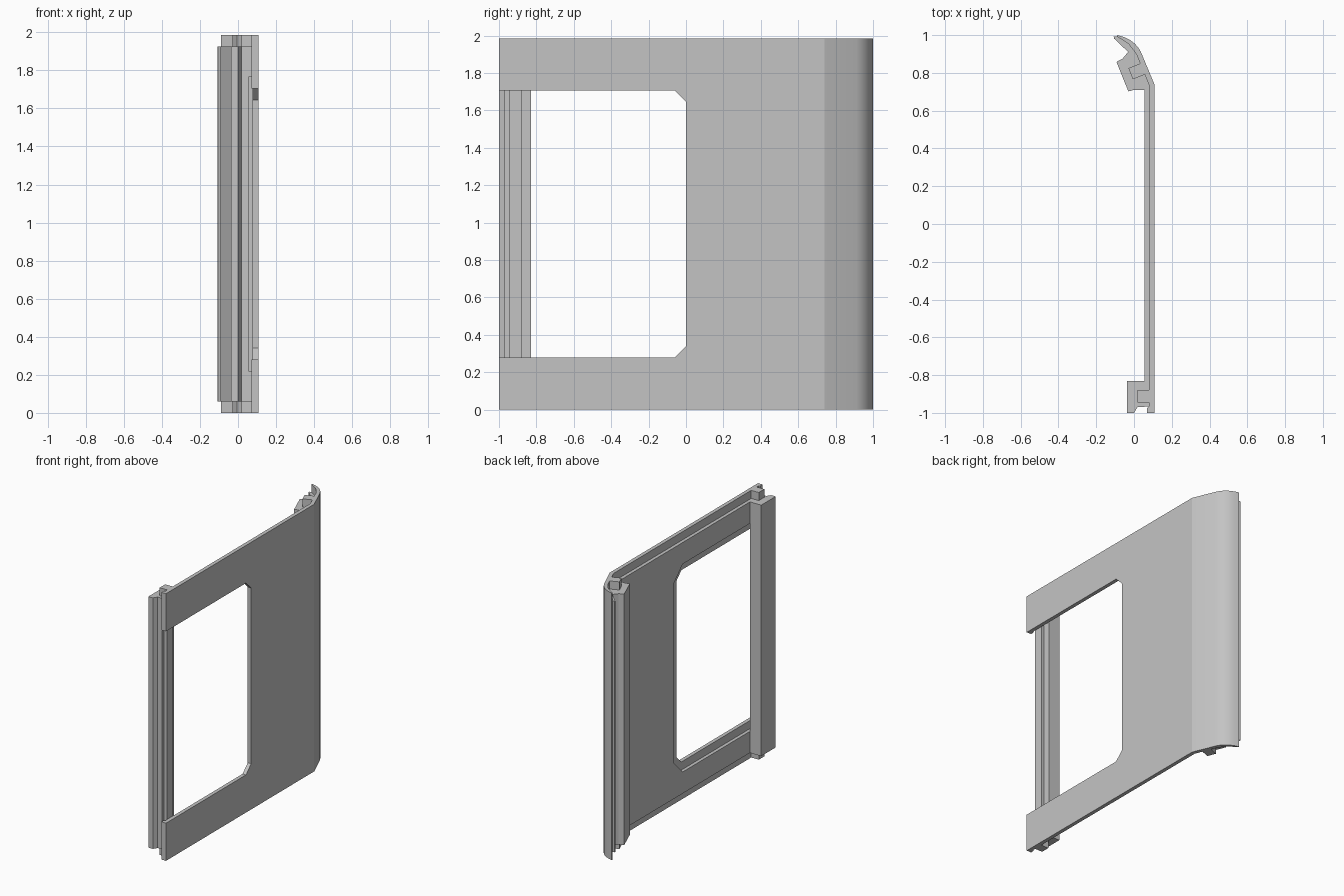
import bpy, bmesh, math

TOP = 1.985
EDGE = 0.06          # setback of the inner layer at top and bottom

cube = bpy.data.objects.get("Cube")
if cube:
    bpy.data.objects.remove(cube, do_unlink=True)

grey = bpy.data.materials.new("plain_grey")
grey.use_nodes = True
grey.diffuse_color = (0.55, 0.55, 0.55, 1)
grey.node_tree.nodes["Principled BSDF"].inputs["Base Color"].default_value = (0.55, 0.55, 0.55, 1)


def prism(name, outline, low, high, axis="z"):
    """Extrude a closed outline: xy outlines along z, or yz outlines along x."""
    place = (lambda a, b, h: (a, b, h)) if axis == "z" else (lambda a, b, h: (h, a, b))
    bm = bmesh.new()
    face = bm.faces.new([bm.verts.new(place(a, b, low)) for a, b in outline])
    new = bmesh.ops.extrude_face_region(bm, geom=[face])["geom"]
    verts = [g for g in new if isinstance(g, bmesh.types.BMVert)]
    bmesh.ops.translate(bm, verts=verts, vec=place(0, 0, high - low))
    bmesh.ops.recalc_face_normals(bm, faces=bm.faces)
    mesh = bpy.data.meshes.new(name)
    bm.to_mesh(mesh)
    bm.free()
    mesh.materials.append(grey)
    obj = bpy.data.objects.new(name, mesh)
    bpy.context.collection.objects.link(obj)
    return obj


def activate(obj):
    bpy.ops.object.select_all(action="DESELECT")
    obj.select_set(True)
    bpy.context.view_layer.objects.active = obj


def cut_window(obj, back, margin, chamfer):
    """Cut an opening that runs out through the front edge."""
    low, high = margin, TOP - margin
    cutter = prism("window_cutter", [
        (-1.2, low), (back - chamfer, low), (back, low + chamfer),
        (back, high - chamfer), (back - chamfer, high), (-1.2, high)], -0.5, 0.5, "x")
    cutter.hide_render = True
    activate(obj)
    mod = obj.modifiers.new("window", "BOOLEAN")
    mod.operation, mod.solver, mod.object = "DIFFERENCE", "EXACT", cutter
    bpy.ops.object.modifier_apply(modifier=mod.name)
    bpy.data.objects.remove(cutter, do_unlink=True)


# Shared line between the outer skin and the inner layer, front to back
seam = [(0.08, -0.965), (0.08, 0.735), (0.012, 0.9), (-0.03, 0.955), (-0.09, 0.992)]

# Outer skin with the rounded back edge
outer = [(0.108, -1), (0.108, 0.74), (0.036, 0.912), (0.022, 0.935),
         (0.002, 0.957), (-0.024, 0.976), (-0.054, 0.99), (-0.088, 1.0)]
skin = prism("outer_skin", outer + seam[::-1] + [(0.07, -0.975), (0.07, -1)], 0, TOP)
cut_window(skin, 0.0, 0.28, 0.06)

# Inner layer, set back from every edge
inner = [(-0.108, 0.994), (-0.106, 0.982), (-0.032, 0.912), (0.055, 0.72), (0.055, -0.965)]
lining = prism("inner_layer", seam + inner, EDGE, TOP - EDGE)
cut_window(lining, 0.06, 0.22, 0.1)

# Posts, with pegs that reach the full height
prism("front_post", [(-0.037, -1), (0.0, -1), (0.018, -0.97), (0.055, -0.97),
                     (0.055, -0.83), (-0.037, -0.83)], EDGE, TOP - EDGE)
prism("back_post", [(-0.093, 0.858), (-0.03, 0.702), (0.0, 0.71), (0.06, 0.71),
                    (0.06, 0.74), (-0.03, 0.912), (-0.06, 0.876)], EDGE, TOP - EDGE)
prism("front_peg", [(0.018, -0.945), (0.08, -0.945), (0.08, -0.88), (0.018, -0.88)], 0, TOP)
prism("back_peg", [(-0.03, 0.825), (-0.006, 0.766), (0.06, 0.792), (0.034, 0.85)], 0, TOP)

# Smooth only the rounded back edge
activate(skin)
bpy.ops.object.shade_smooth_by_angle(angle=math.radians(20))
